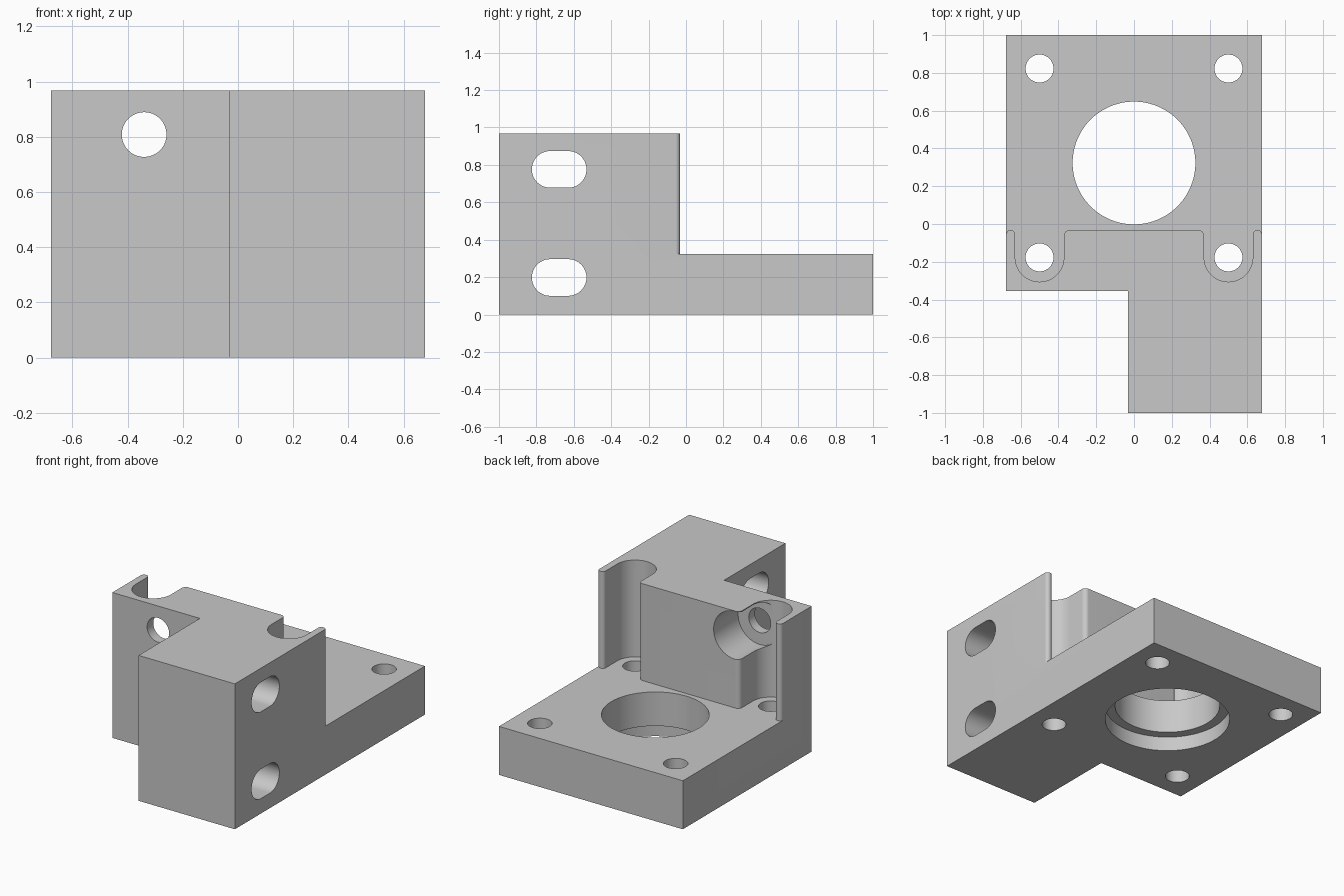
import bpy
import bmesh
from math import sin, cos, pi, radians

if "Cube" in bpy.data.objects:
    bpy.data.objects.remove(bpy.data.objects["Cube"], do_unlink=True)

HALF_W, FRONT, BACK = 0.677, -0.355, 1.0
HEIGHT, PLATE = 0.968, 0.323
WALL_Y = -0.032          # back face of the raised block
HOLE_X, HOLE_Y = 0.5, -0.177
BORE_Y = 0.323

grey = bpy.data.materials.new("plain grey")
grey.use_nodes = True
colour = (0.58, 0.58, 0.58, 1)
grey.diffuse_color = colour
grey.node_tree.nodes["Principled BSDF"].inputs["Base Color"].default_value = colour


def arc(cx, cy, r, start, end, steps=24):
    """Points along an arc, angles in degrees."""
    angles = [radians(start + (end - start) * i / steps) for i in range(steps + 1)]
    return [(cx + r * cos(a), cy + r * sin(a)) for a in angles]


def circle(cx, cy, r, steps=64):
    return arc(cx, cy, r, 0, 360, steps)[:-1]


def prism(name, outline, low, high, axis="z"):
    """Extrude an outline from low to high along an axis."""
    place = {"x": lambda a, b, d: (d, a, b),
             "y": lambda a, b, d: (a, d, b),
             "z": lambda a, b, d: (a, b, d)}[axis]
    bm = bmesh.new()
    bottom = [bm.verts.new(place(a, b, low)) for a, b in outline]
    top = [bm.verts.new(place(a, b, high)) for a, b in outline]
    bm.faces.new(bottom)
    bm.faces.new(top)
    n = len(outline)
    for i in range(n):
        j = (i + 1) % n
        bm.faces.new((bottom[i], bottom[j], top[j], top[i]))
    bmesh.ops.recalc_face_normals(bm, faces=bm.faces)
    mesh = bpy.data.meshes.new(name)
    bm.to_mesh(mesh)
    bm.free()
    mesh.materials.append(grey)
    obj = bpy.data.objects.new(name, mesh)
    bpy.context.collection.objects.link(obj)
    return obj


def cut(target, cutter):
    """Subtract a cutter and throw it away."""
    cutter.hide_render = True
    mod = target.modifiers.new("cut", "BOOLEAN")
    mod.operation = "DIFFERENCE"
    mod.solver = "EXACT"
    mod.object = cutter
    bpy.ops.object.select_all(action="DESELECT")
    bpy.context.view_layer.objects.active = target
    target.select_set(True)
    bpy.ops.object.modifier_apply(modifier=mod.name)
    bpy.data.objects.remove(cutter, do_unlink=True)


# Body: wide block with an arm reaching forward on one side
body = prism("mounting_bracket", [
    (-HALF_W, BACK), (-HALF_W, FRONT), (WALL_Y, FRONT),
    (WALL_Y, -BACK), (HALF_W, -BACK), (HALF_W, BACK)], 0, HEIGHT)

# Space above the plate, with rounded screw pockets and round-ended thin walls
pocket_r, fillet = 0.129, 0.03
inner, outer = HOLE_X - pocket_r, HOLE_X + pocket_r
cap = (HALF_W - outer) / 2
side = arc(inner - fillet, WALL_Y - fillet, fillet, 90, 0, 10)
side += arc(HOLE_X, HOLE_Y, pocket_r, 180, 360, 36)
side += arc(outer + cap, WALL_Y - cap, cap, 180, 0, 16)
side += [(HALF_W + 0.1, WALL_Y - cap), (HALF_W + 0.1, BACK + 0.1)]
mirrored = [(-x, y) for x, y in reversed(side)]
cut(body, prism("pocket_cutter", side + mirrored, PLATE, HEIGHT + 0.1))

# Four screw holes through the plate
for x in (-HOLE_X, HOLE_X):
    for y in (HOLE_Y, HOLE_Y + 1):
        cut(body, prism("screw_cutter", circle(x, y, 0.074, 40), -0.1, PLATE + 0.1))

# Main bore, wider underneath
cut(body, prism("bore_cutter", circle(0, BORE_Y, 0.325, 96), -0.1, PLATE + 0.1))
cut(body, prism("recess_cutter", circle(0, BORE_Y, 0.386, 96), -0.1, 0.097))

# Front hole with a wide recess from behind
cut(body, prism("front_hole_cutter", circle(-0.34, 0.808, 0.081), FRONT - 0.1, 0.1, "y"))
cut(body, prism("front_recess_cutter", circle(-0.34, 0.806, 0.159), -0.29, 0.1, "y"))

# Two slots across the arm
for z in (0.198, 0.776):
    slot = arc(-0.63, z, 0.098, -90, 90) + arc(-0.726, z, 0.098, 90, 270)
    cut(body, prism("slot_cutter", slot, -0.2, HALF_W + 0.1, "x"))

bpy.ops.object.shade_smooth_by_angle(angle=radians(30))
